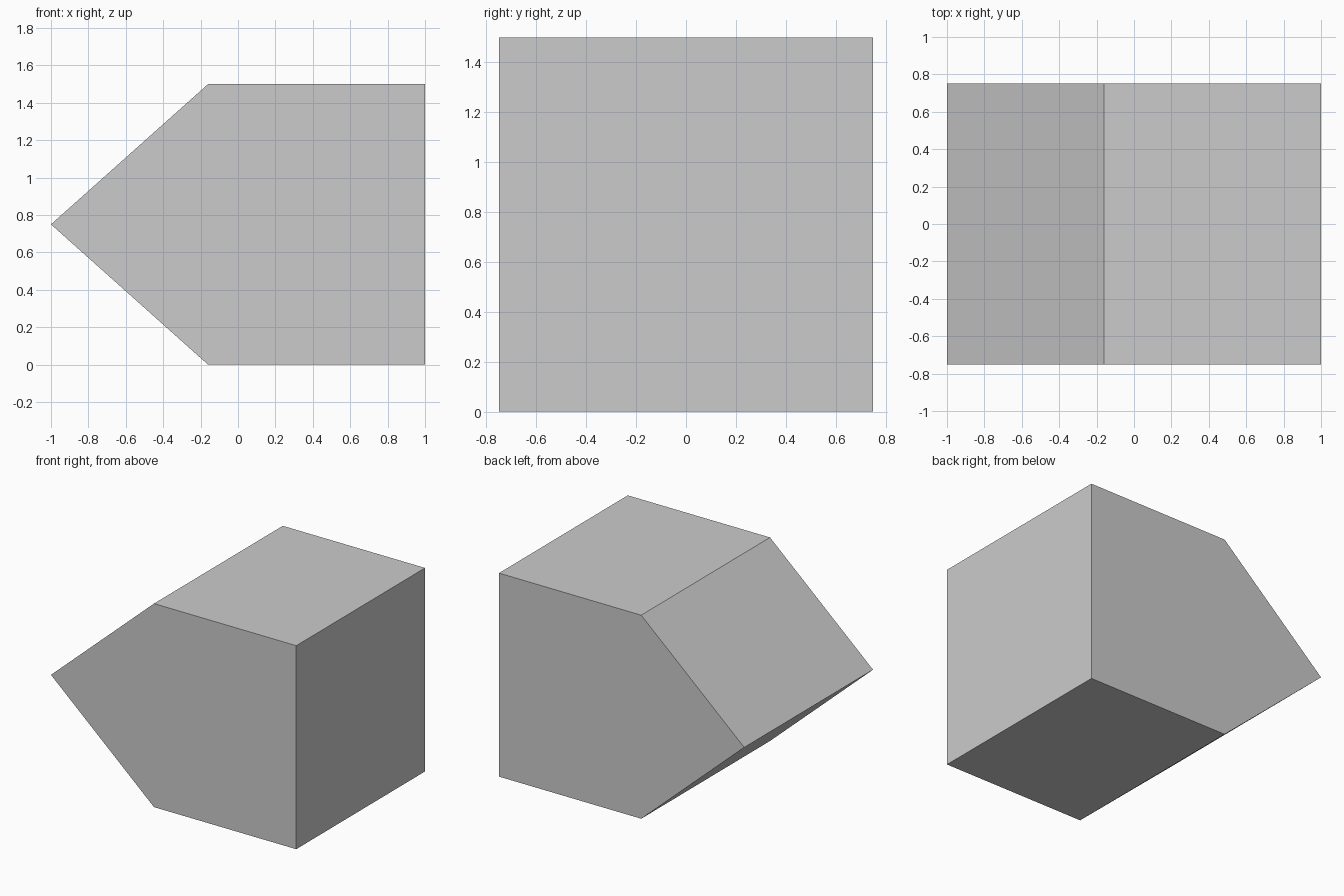
import bpy
import bmesh
from mathutils import Vector

if "Cube" in bpy.data.objects:
    bpy.data.objects.remove(bpy.data.objects["Cube"])

HALF_DEPTH = 0.75

# Side profile (x, z): square block with a wedge point on the left
profile = [(-1.0, 0.75), (-0.16, 0.0), (1.0, 0.0), (1.0, 1.5), (-0.16, 1.5)]

# Extrude the profile from front to back
bm = bmesh.new()
front = bm.faces.new([bm.verts.new((x, -HALF_DEPTH, z)) for x, z in profile])
result = bmesh.ops.extrude_face_region(bm, geom=[front], use_keep_orig=True)
back_verts = [g for g in result["geom"] if isinstance(g, bmesh.types.BMVert)]
bmesh.ops.translate(bm, verts=back_verts, vec=Vector((0, 2 * HALF_DEPTH, 0)))
bmesh.ops.recalc_face_normals(bm, faces=bm.faces[:])

# Pointed block object
mesh = bpy.data.meshes.new("pointed_block")
bm.to_mesh(mesh)
bm.free()
block = bpy.data.objects.new("pointed_block", mesh)
bpy.context.collection.objects.link(block)
